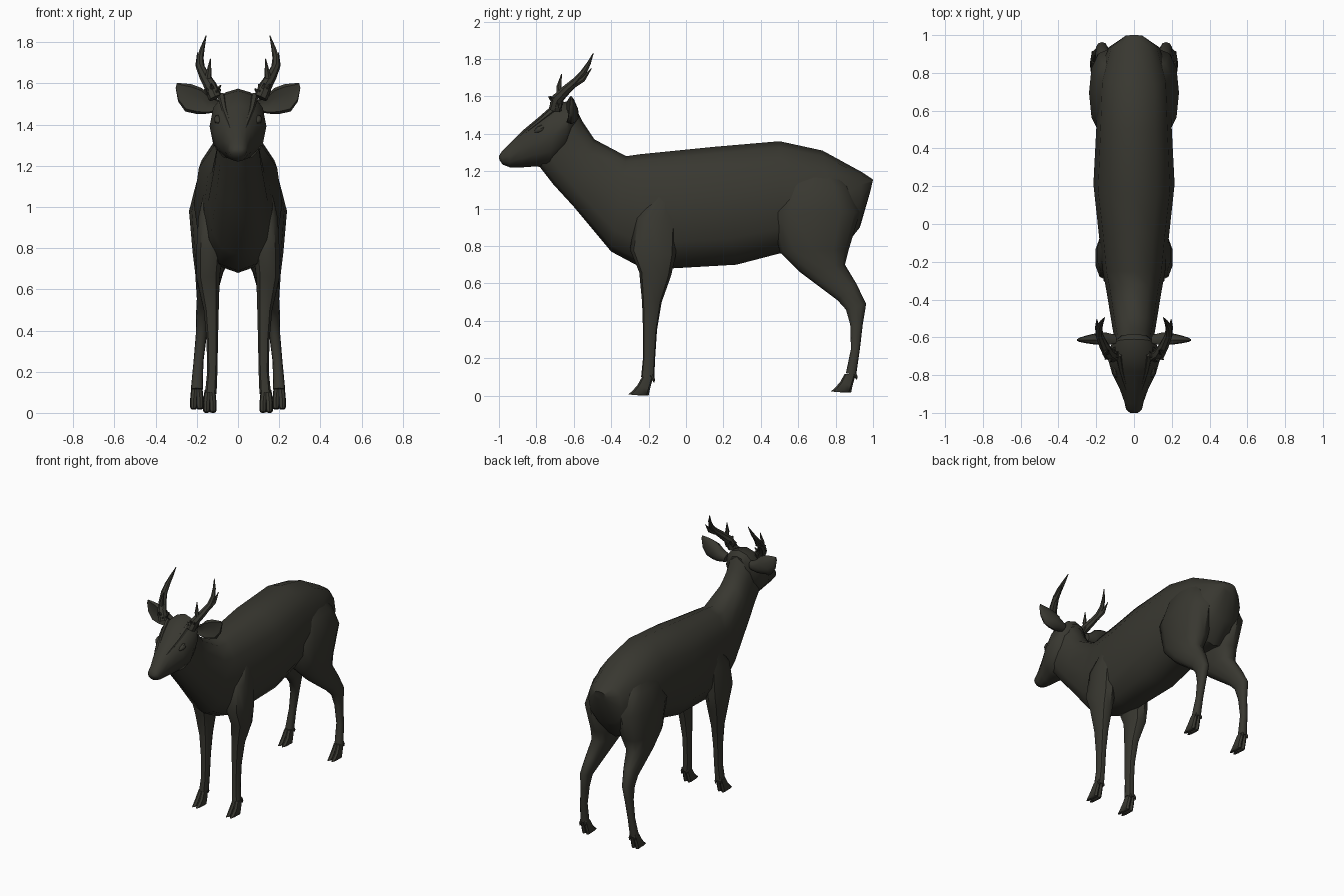
import bpy, bmesh, math, random
from mathutils import Vector

random.seed(4)
coat = bpy.data.materials.new("dark_coat")
coat.diffuse_color = (0.040, 0.039, 0.030, 1)


def skin(name, loops, angle=42):
    """Join matching vertex loops into one closed surface."""
    bm = bmesh.new()
    rings = [[bm.verts.new(p) for p in loop] for loop in loops]
    n = len(rings[0])
    for a, b in zip(rings, rings[1:]):
        for i in range(n):
            j = (i + 1) % n
            bm.faces.new((a[i], a[j], b[j], b[i]))
    bm.faces.new(rings[0])
    bm.faces.new(rings[-1])
    bmesh.ops.recalc_face_normals(bm, faces=bm.faces)
    mesh = bpy.data.meshes.new(name)
    bm.to_mesh(mesh)
    bm.free()
    mesh.materials.append(coat)
    obj = bpy.data.objects.new(name, mesh)
    bpy.context.collection.objects.link(obj)
    bpy.ops.object.select_all(action='DESELECT')
    obj.select_set(True)
    bpy.context.view_layer.objects.active = obj
    bpy.ops.object.shade_smooth_by_angle(angle=math.radians(angle))
    return obj


def loft(name, sections, side=1, n=12, power=0.85):
    """Each section: first y,z / opposite y,z / centre x / half width."""
    loops = []
    for y1, z1, y2, z2, xc, w in sections:
        loop = []
        for i in range(n):
            t = 2 * math.pi * i / n
            c, s = (math.copysign(abs(v) ** power, v) for v in (math.cos(t), math.sin(t)))
            loop.append((side * (xc + s * w),
                         (y1 + y2) / 2 + c * (y1 - y2) / 2,
                         (z1 + z2) / 2 + c * (z1 - z2) / 2))
        loops.append(loop)
    return skin(name, loops)


def tube(name, points, side=1, n=6):
    """Tapered tube; each point: x, y, z, radius."""
    whole = Vector(points[-1][:3]) - Vector(points[0][:3])
    ref = whole.orthogonal()
    loops = []
    for k, p in enumerate(points):
        a, b = points[max(k - 1, 0)], points[min(k + 1, len(points) - 1)]
        d = (Vector(b[:3]) - Vector(a[:3])).normalized()
        u = (ref - d * ref.dot(d)).normalized()
        v = d.cross(u)
        loop = []
        for i in range(n):
            t = 2 * math.pi * i / n
            q = Vector(p[:3]) + p[3] * (math.cos(t) * u + math.sin(t) * v)
            loop.append((side * q.x, q.y, q.z))
        loops.append(loop)
    return skin(name, loops)


# Body and neck, rump to throat
loft("body", [
    (1.0, 1.155, 0.985, 1.09, 0, .05),
    (0.94, 1.195, 0.93, 0.90, 0, .135),
    (0.73, 1.31, 0.82, 0.76, 0, .19),
    (0.50, 1.36, 0.50, 0.76, 0, .20),
    (0.15, 1.33, 0.27, 0.70, 0, .215),
    (-0.05, 1.31, -0.08, 0.68, 0, .185),
    (-0.25, 1.29, -0.25, 0.69, 0, .165),
    (-0.32, 1.28, -0.40, 0.77, 0, .145),
    (-0.49, 1.37, -0.60, 1.01, 0, .115),
    (-0.55, 1.46, -0.71, 1.13, 0, .10),
    (-0.60, 1.56, -0.78, 1.22, 0, .10)])

# Head, poll to nose
loft("head", [
    (-0.585, 1.54, -0.60, 1.38, 0, .07),
    (-0.61, 1.575, -0.66, 1.28, 0, .12),
    (-0.70, 1.565, -0.73, 1.22, 0, .138),
    (-0.78, 1.495, -0.81, 1.225, 0, .115),
    (-0.87, 1.42, -0.88, 1.22, 0, .075),
    (-0.95, 1.34, -0.94, 1.22, 0, .05),
    (-0.985, 1.305, -0.98, 1.235, 0, .042),
    (-1.0, 1.28, -0.998, 1.26, 0, .022)], power=0.95)

# Short tail lying on the rump
loft("tail", [
    (0.99, 1.15, 0.93, 1.13, 0, .05),
    (0.972, 1.06, 0.91, 1.05, 0, .045),
    (0.95, 0.97, 0.91, 0.97, 0, .02)], n=8)


def foot(name, y, z, x, side):
    """Cloven hoof with two toes and dew claws."""
    for k in (-1, 1):
        xc = x + k * .015
        loft(name + "_toe", [
            (y - .03, z + .10, y + .03, z + .10, x + k * .010, .018),
            (y - .055, z + .055, y + .012, z + .035, xc, .018),
            (y - .085, z + .022, y + .005, z, xc, .018),
            (y - .105, z + .006, y - .03, z, xc, .011)], side, n=8)
        tube(name + "_dew_claw", [(x + k * .016, y + .018, z + .11, .010),
                                  (x + k * .018, y + .032, z + .085, .008),
                                  (x + k * .018, y + .034, z + .07, .003)], side)


for side, tag in ((1, "right"), (-1, "left")):
    # Shoulder and front leg
    loft(tag + "_front_leg", [
        (-0.12, 1.14, -0.07, 1.16, .13, .02),
        (-0.27, 0.95, -0.05, 0.95, .14, .055),
        (-0.30, 0.78, -0.055, 0.75, .14, .066),
        (-0.25, 0.66, -0.08, 0.64, .145, .058),
        (-0.235, 0.50, -0.13, 0.50, .13, .038),
        (-0.23, 0.35, -0.155, 0.35, .125, .029),
        (-0.23, 0.20, -0.165, 0.20, .125, .026),
        (-0.24, 0.10, -0.17, 0.09, .132, .029)], side, n=10)
    foot(tag + "_front_hoof", -0.205, 0.0, .137, side)

    # Haunch and hind leg
    loft(tag + "_hind_leg", [
        (0.60, 1.25, 0.75, 1.25, .10, .025),
        (0.52, 1.12, 0.87, 1.12, .12, .082),
        (0.46, 0.98, 0.93, 0.98, .125, .113),
        (0.50, 0.77, 0.87, 0.78, .125, .095),
        (0.61, 0.66, 0.85, 0.70, .14, .068),
        (0.81, 0.51, 0.91, 0.60, .155, .045),
        (0.855, 0.46, 0.963, 0.49, .17, .034),
        (0.878, 0.38, 0.945, 0.38, .178, .027),
        (0.882, 0.25, 0.93, 0.25, .192, .024),
        (0.855, 0.12, 0.91, 0.11, .20, .029)], side, n=12)
    foot(tag + "_hind_hoof", 0.878, 0.016, .20, side)

    # Ear, cupped leaf shape spreading outward
    ear = [(.10, 1.49, .030, .03), (.15, 1.497, .045, .042), (.19, 1.515, .062, .040),
           (.24, 1.53, .066, .028), (.28, 1.557, .044, .016), (.30, 1.59, .012, .006)]
    loops = []
    for x, z, h, d in ear:
        loop = []
        for i in range(10):
            t = 2 * math.pi * i / 10
            c, s = math.cos(t), math.sin(t)
            cup = .6 * d if s < -.8 else 0
            loop.append((side * (x - .25 * h * c), -.615 + s * d + cup, z + h * c))
        loops.append(loop)
    skin(tag + "_ear", loops)

    # Antler beam with tines
    tube(tag + "_antler", [
        (.11, -.70, 1.53, .034), (.135, -.685, 1.59, .031), (.162, -.64, 1.635, .026),
        (.183, -.59, 1.68, .021), (.184, -.55, 1.725, .017), (.172, -.52, 1.775, .011),
        (.155, -.495, 1.832, .002)], side, n=8)
    tube(tag + "_brow_tine", [(.150, -.67, 1.60, .020), (.142, -.68, 1.65, .014),
                              (.134, -.665, 1.72, .002)], side)
    tube(tag + "_rear_tine", [(.182, -.60, 1.66, .016), (.193, -.55, 1.69, .014),
                              (.197, -.505, 1.75, .002)], side)

    # Rough burr around the antler base
    for i in range(9):
        a = 2 * math.pi * i / 9
        r = random.uniform(.034, .046)
        dx, dy = math.cos(a), math.sin(a)
        z = 1.56 + random.uniform(-.02, .02)
        tube(tag + "_antler_burr", [(.122 + .02 * dx, -.69 + .02 * dy, z, .014),
                                    (.122 + r * dx, -.69 + r * dy, z + .025, .003)], side, n=5)

    # Brow ridge running down the face, and eye
    tube(tag + "_brow_ridge", [(.08, -.69, 1.54, .020), (.066, -.775, 1.472, .014),
                               (.042, -.86, 1.405, .009), (.03, -.91, 1.36, .003)], side)
    tube(tag + "_eye", [(.094, -.75, 1.44, .010), (.098, -.77, 1.43, .018),
                        (.098, -.79, 1.42, .017), (.092, -.81, 1.41, .005)], side, n=8)
